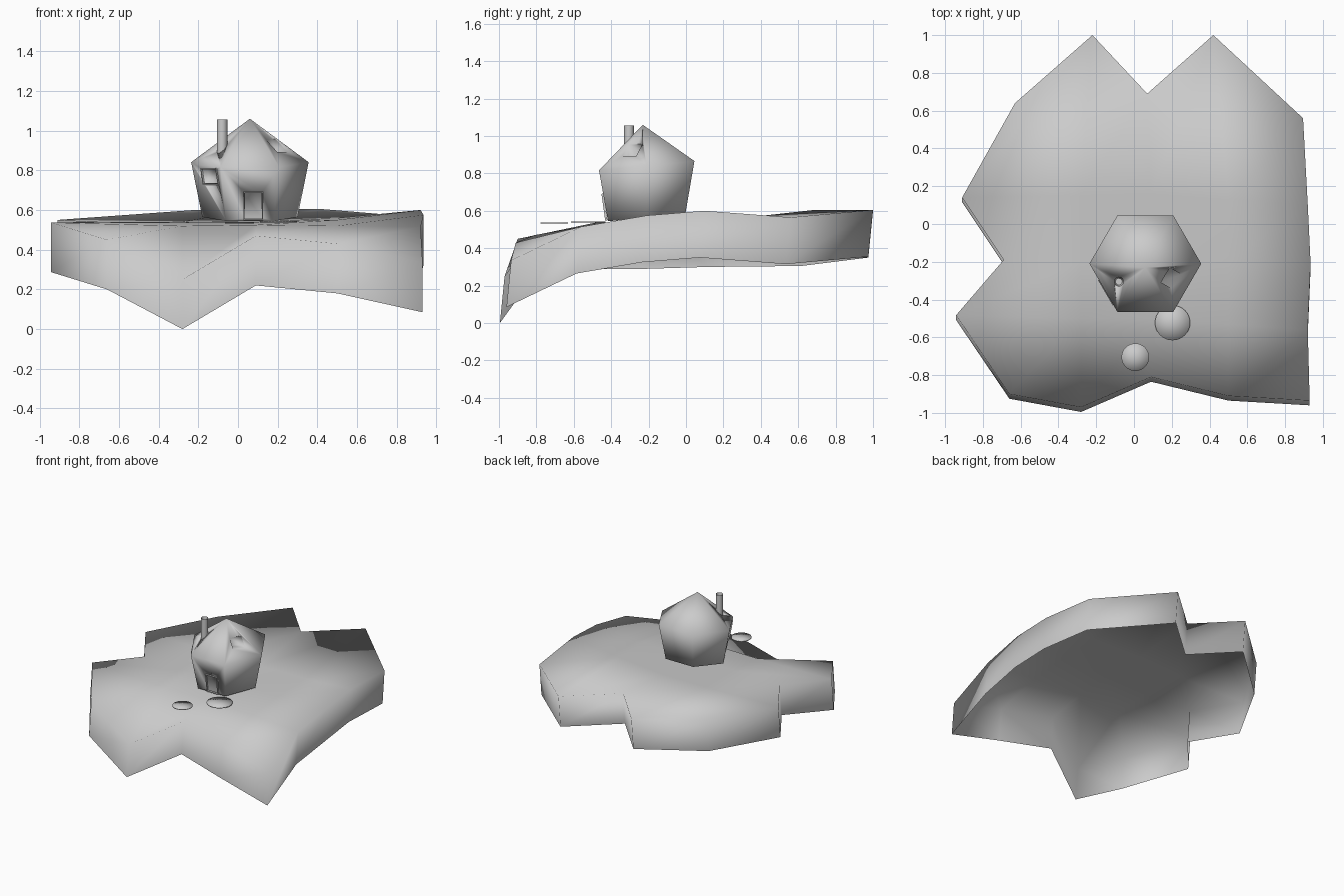
import bpy, bmesh
from math import radians, cos, sin, pi
from mathutils import Matrix

cube = bpy.data.objects.get("Cube")
if cube:
    bpy.data.objects.remove(cube, do_unlink=True)

mat = bpy.data.materials.new("plain grey")
mat.use_nodes = True
GREY = (0.6, 0.6, 0.6, 1)
mat.diffuse_color = GREY
mat.node_tree.nodes["Principled BSDF"].inputs["Base Color"].default_value = GREY


def finish(name, bm, smooth=True):
    bmesh.ops.recalc_face_normals(bm, faces=bm.faces)
    for f in bm.faces:
        f.smooth = smooth
    me = bpy.data.meshes.new(name)
    bm.to_mesh(me)
    bm.free()
    ob = bpy.data.objects.new(name, me)
    bpy.context.collection.objects.link(ob)
    me.materials.append(mat)
    return ob


def cutter(name, loc, size, turn=0):
    bm = bmesh.new()
    m = (Matrix.Translation(loc) @ Matrix.Rotation(radians(turn), 4, 'Z')
         @ Matrix.Diagonal((*size, 1)))
    bmesh.ops.create_cube(bm, size=1, matrix=m)
    ob = finish(name, bm)
    ob.hide_render = ob.hide_viewport = True
    return ob


def frame(name, loc, w, h, turn, tilt):
    # rectangular surround: an inset plate whose centre is removed
    bm = bmesh.new()
    m = (Matrix.Translation(loc) @ Matrix.Rotation(radians(turn), 4, 'Z')
         @ Matrix.Rotation(radians(90 + tilt), 4, 'X') @ Matrix.Diagonal((w, h, 1, 1)))
    bmesh.ops.create_grid(bm, x_segments=1, y_segments=1, size=0.5, matrix=m)
    centre = bm.faces[:]
    bmesh.ops.inset_region(bm, faces=centre, thickness=0.008, use_boundary=True)
    bmesh.ops.delete(bm, geom=centre, context='FACES')
    ob = finish(name, bm, False)
    mod = ob.modifiers.new("thickness", 'SOLIDIFY')
    mod.thickness = 0.012
    mod.offset = 0
    return ob


# Ground: a bent five by five sheet with a skirt, open underneath
rows = [
    [(-.66, -.9, .45), (-.28, -.97, .25), (.09, -.81, .47), (.5, -.91, .43), (.93, -.935, .335)],
    [(-.942, -.483, .537), (-.28, -.5, .52), (.09, -.5, .525), (.5, -.53, .52), (.92, -.56, .515)],
    [(-.69, -.19, .54), (-.28, -.2, .538), (.09, -.2, .54), (.5, -.2, .55), (.935, -.21, .575)],
    [(-.91, .14, .55), (-.28, .15, .54), (.09, .15, .545), (.5, .13, .56), (.92, .1, .6)],
    [(-.63, .64, .555), (-.22, 1, .6), (.07, .69, .605), (.42, 1, .605), (.895, .56, .565)],
]
bm = bmesh.new()
vs = [[bm.verts.new(p) for p in row] for row in rows]
for a, b in zip(vs, vs[1:]):
    for i in range(4):
        bm.faces.new((a[i], a[i + 1], b[i + 1], b[i]))
rim = [e for e in bm.edges if e.is_boundary]
ext = bmesh.ops.extrude_edge_only(bm, edges=rim)
low = [g for g in ext["geom"] if isinstance(g, bmesh.types.BMVert)]
bmesh.ops.translate(bm, verts=low, vec=(0, -.025, -.25))
finish("ground_shell", bm)

# House: six-sided gem with a pointed roof and a narrower foot
bm = bmesh.new()


def ring(radius, y, z):
    return [bm.verts.new((radius * cos(k * pi / 3), y + radius * sin(k * pi / 3), z))
            for k in range(6)]


eave, foot = ring(.296, 0, 0), ring(.24, -.027, -.275)
apex = bm.verts.new((0, 0, .22))
for k in range(6):
    n = (k + 1) % 6
    bm.faces.new((eave[k], eave[n], apex))
    bm.faces.new((foot[k], foot[n], eave[n], eave[k]))
bm.faces.new(foot)
bm.transform(Matrix.Translation((.06, -.21, .841)) @ Matrix.Rotation(radians(5.6), 4, 'X'))
house = finish("house_body", bm)

# Chimney: a hollow pipe
bm = bmesh.new()
bmesh.ops.create_cone(bm, cap_ends=True, segments=16, radius1=.026, radius2=.026, depth=.2,
                      matrix=Matrix.Translation((-.08, -.305, .955)))
top = [max(bm.faces, key=lambda f: f.calc_center_median().z)]
bmesh.ops.inset_region(bm, faces=top, thickness=.008)
bmesh.ops.translate(bm, verts=top[0].verts[:], vec=(0, 0, -.06))
chimney = finish("chimney", bm)
bpy.context.view_layer.objects.active = chimney
chimney.select_set(True)
bpy.ops.object.shade_smooth_by_angle()

# Openings in the house for door, window, roof light and chimney
openings = [
    cutter("door_cutter", (.077, -.445, .62), (.085, .05, .13)),
    cutter("window_cutter", (-.14, -.36, .77), (.14, .05, .07), -60),
    cutter("roof_light_cutter", (.235, -.31, .925), (.09, .16, .065), 60),
    chimney,
]
for c in openings:
    mod = house.modifiers.new(c.name, 'BOOLEAN')
    mod.operation = 'DIFFERENCE'
    mod.solver = 'EXACT'
    mod.object = c

# Surrounds lying in the walls
frame("door_frame", (.077, -.436, .62), .1, .145, 0, 8)
frame("window_frame", (-.14, -.358, .77), .155, .085, -60, 10)

# Stepping stones: thin round plates
for name, loc, r in (("near_stone", (.007, -.705, .535), .073),
                     ("far_stone", (.204, -.523, .541), .093)):
    bm = bmesh.new()
    bmesh.ops.create_cone(bm, cap_ends=True, cap_tris=True, segments=32, radius1=r, radius2=r,
                          depth=.006, matrix=Matrix.Translation(loc))
    finish(name, bm)
